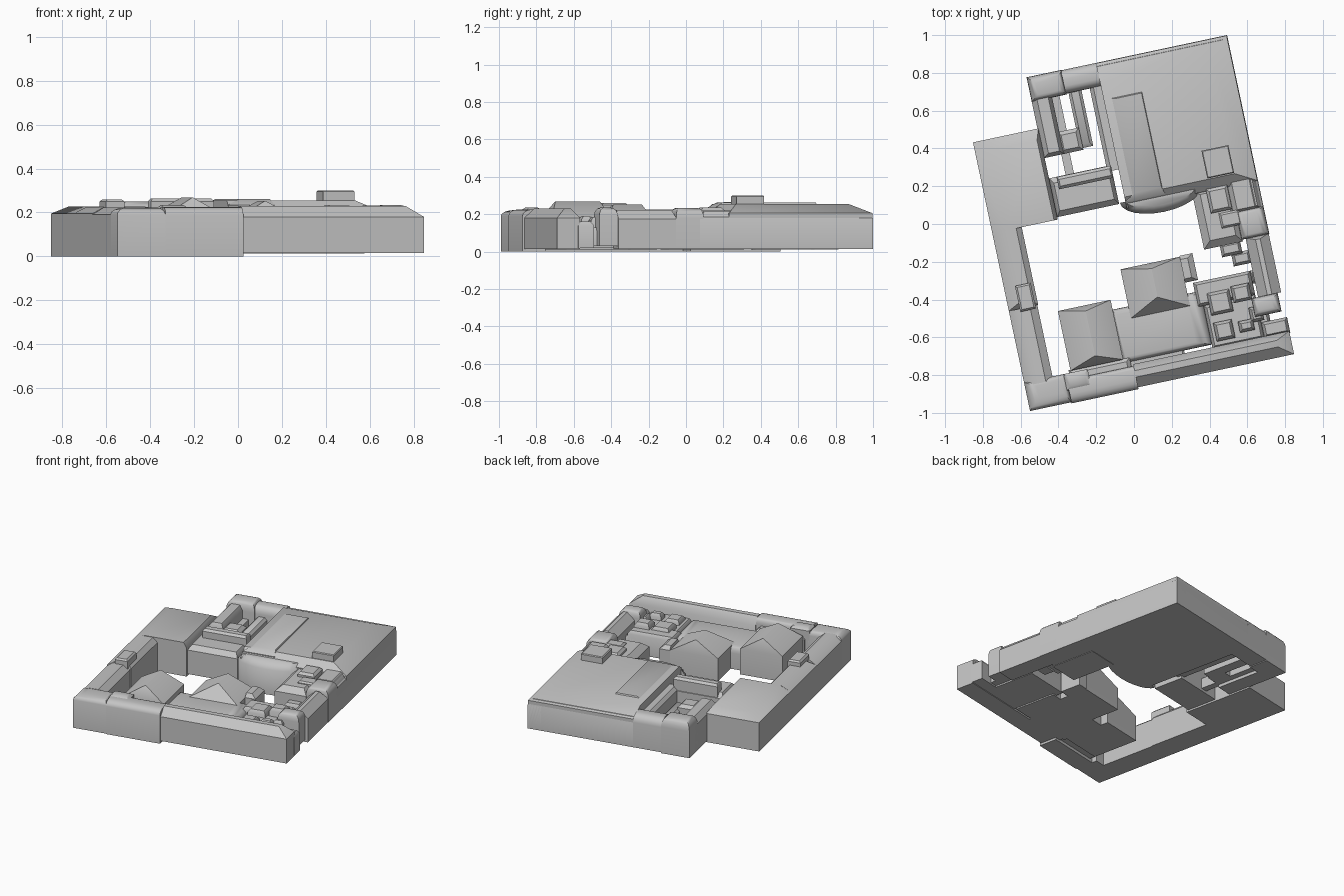
import bpy, bmesh, math
from mathutils import Matrix

if "Cube" in bpy.data.objects:
    bpy.data.objects.remove(bpy.data.objects["Cube"], do_unlink=True)

grey = bpy.data.materials.new("plain grey")
grey.use_nodes = True
COLOUR = (0.55, 0.55, 0.55, 1)
grey.diffuse_color = COLOUR
grey.node_tree.nodes["Principled BSDF"].inputs["Base Color"].default_value = COLOUR

TURN = Matrix.Rotation(math.radians(12), 4, "Z")  # the block is skewed to the axes


def loft(name, rings, angle=38):
    """Closed solid through stacked rings of equal point count."""
    bm = bmesh.new()
    loops = [[bm.verts.new(p) for p in ring] for ring in rings]
    n = len(loops[0])
    for low, high in zip(loops, loops[1:]):
        for i in range(n):
            j = (i + 1) % n
            bm.faces.new((low[i], low[j], high[j], high[i]))
    bm.faces.new(loops[0][::-1])
    bm.faces.new(loops[-1])
    bmesh.ops.remove_doubles(bm, verts=bm.verts, dist=0.0005)
    bmesh.ops.recalc_face_normals(bm, faces=bm.faces)
    mesh = bpy.data.meshes.new(name)
    bm.to_mesh(mesh)
    bm.free()
    mesh.transform(TURN)
    mesh.materials.append(grey)
    ob = bpy.data.objects.new(name, mesh)
    bpy.context.collection.objects.link(ob)
    bpy.ops.object.select_all(action="DESELECT")
    ob.select_set(True)
    bpy.context.view_layer.objects.active = ob
    bpy.ops.object.shade_smooth_by_angle(angle=math.radians(angle))


def building(name, u, v, top, eave=None, slope=(0, 0, 0, 0), base=0.012, curved=False):
    """Walls up to the eave, then a roof sloping in at left, right, front, back."""
    eave = top if eave is None else eave

    def ring(z, f):
        l, r, a, b = (s * f for s in slope)
        x0, x1, y0, y1 = u[0] + l, u[1] - r, v[0] + a, v[1] - b
        return [(x0, y0, z), (x1, y0, z), (x1, y1, z), (x0, y1, z)]

    rings = [ring(base, 0), ring(eave, 0)]
    if eave < top:
        steps = 4 if curved else 1
        for k in range(1, steps + 1):
            t = math.pi / 2 * k / steps
            f = 1 - math.cos(t) if curved else 1
            h = math.sin(t) if curved else 1
            rings.append(ring(eave + (top - eave) * h, f))
    loft(name, rings)


def gable(name, u, v, top, eave, front_hip, back_hip):
    """House whose ridge runs front to back."""
    w = (u[1] - u[0]) / 2 - 0.002
    building(name, u, v, top, eave, (w, w, front_hip, back_hip))


# West wing and its rooftop box
building("west_corner", (-.744, -.52), (-.854, -.70), .222, .19, (.06, .03, .06, .03), 0, True)
building("west_wing_front", (-.744, -.59), (-.72, -.313), .222, .19, (.05, .04, 0, 0), 0)
building("west_wing_back", (-.744, -.585), (-.313, .107), .225, .195, (.06, .03, .03, 0), 0)
building("west_roof_box", (-.685, -.60), (-.33, -.19), .26, .25, (.01, .01, .01, .01), .1)

# Front row
building("front_row_left", (-.52, -.158), (-.86, -.735), .225, .19, (0, 0, .05, .02), 0, True)
building("front_row_step", (-.50, -.17), (-.75, -.685), .18, .16, (.02, .02, 0, .02), .02)
building("front_row_bump", (-.53, -.40), (-.79, -.70), .235, .22, (.02, .02, .02, .02), .05)
building("front_row_right", (-.158, .686), (-.85, -.725), .23, .18, (0, .075, .055, .035), .015)
building("front_row_filler", (-.20, .12), (-.74, -.70), .13, .12, (0, .01, 0, 0), .015)

# Northwest building
building("northwest_house", (-.744, -.39), (.107, .60), .228, .195, (.072, .02, 0, .06), 0)

# Large northeast building with wide eaves
building("great_hall", (-.02, .687), (.09, .874), .255, .205, (0, .11, .06, .11), .015)
building("great_hall_eave", (.60, .69), (-.07, .876), .215, .175, (.03, .03, .03, .03), .015)
building("great_hall_back_ledge", (-.02, .688), (.80, .876), .215, .178, (0, .03, 0, .02), .015)
building("great_hall_raised_roof", (-.02, .195), (.12, .69), .262, .235, (.06, .012, .04, .02), .1)
building("roof_box", (.43, .575), (.155, .305), .30, .295, (.005, .005, .005, .005), .2)

# Bowed apron on the south side of the hall
arc = [(.17 - .22 * math.cos(t), .125 - .095 * math.sin(t))
       for t in (math.pi * k / 12 for k in range(13))]
shrunk = [(.17 + (x - .17) * .85, .125 + (y - .125) * .6) for x, y in arc]
loft("hall_apron", [[(x, y, .015) for x, y in arc], [(x, y, .185) for x, y in arc],
                    [(x, y, .225) for x, y in shrunk]], 50)

# North yard: narrow wings around light wells
building("north_tower", (-.395, -.205), (.745, .878), .25, .19, (.04, .03, .03, .04), .01, True)
building("north_west_wing", (-.395, -.285), (.44, .80), .225, .19, (.03, .02, .02, 0), .01)
building("north_link", (-.21, -.018), (.75, .876), .235, .185, (0, 0, .04, .05), .015, True)
building("north_inner_wing", (-.195, -.125), (.45, .77), .17, .155, (.015, .015, .02, 0), .03)
building("north_east_wing", (-.08, -.015), (.30, .78), .20, .18, (.02, 0, 0, 0), .03)
building("north_cross_wing", (-.30, -.18), (.44, .56), .20, .18, (.02, .02, .02, .02), .03)
building("north_stub", (-.29, -.245), (.56, .75), .14, base=.03)
building("north_passage", (-.30, -.255), (.33, .45), .10, base=.03)
building("middle_house", (-.39, -.055), (.12, .33), .205, .175, (.02, .02, .03, .03))
building("middle_house_ridge", (-.35, -.055), (.262, .328), .264, .25, (.01, .01, .015, .015), .1)

# Courtyard houses with ridged roofs
gable("court_house_west", (-.49, -.205), (-.69, -.367), .268, .185, .05, .03)
gable("court_house_east", (-.12, .20), (-.485, -.22), .252, .165, .08, .03)
building("court_house_porch", (.20, .27), (-.36, -.215), .19, .165, (0, .03, .02, .02))
building("court_low_hall", (-.21, .27), (-.71, -.42), .165, .12, (.02, .08, .03, .03), .012, True)

# Southeast cluster of stepped houses
CLUSTER = [
    ((.24, .55), (-.50, -.37), .17, .02),
    ((.27, .55), (-.735, -.50), .15, .02),
    ((.30, .42), (-.56, -.44), .19, .05),
    ((.43, .53), (-.52, -.43), .205, .05),
    ((.43, .51), (-.68, -.62), .19, .08),
    ((.30, .40), (-.70, -.60), .18, .05),
    ((.50, .57), (-.64, -.56), .185, .04),
    ((.42, .53), (-.27, -.20), .13, .04),
    ((.47, .57), (-.33, -.26), .10, .03),
    ((.50, .57), (-.44, -.37), .14, .03),
    ((.53, .60), (-.70, -.60), .13, .03),
    ((.55, .69), (-.735, -.65), .16, .02),
]
for i, (u, v, top, base) in enumerate(CLUSTER):
    building(f"stepped_house_{i + 1}", u, v, top, top - .02, (.015,) * 4, base)

# East row
building("east_house_front", (.525, .668), (-.615, -.515), .235, .19, (.03, .04, .03, .03), .03, True)
building("east_row", (.562, .687), (-.515, -.195), .222, .175, (.05, .05, 0, .02), .015)
building("east_row_back", (.54, .69), (-.20, -.05), .232, .18, (.03, .04, .02, .02), .015, True)
building("east_link", (.52, .685), (-.06, .11), .22, .185, (.03, .04, .02, 0), .015)
building("east_inner_house", (.335, .545), (-.21, .10), .205, .17, (.04, .03, .04, .02))
building("east_inner_raised", (.41, .525), (-.03, .10), .235, .22, (.015, .015, .015, .015), .1)
building("east_inner_box", (.45, .56), (-.12, -.04), .22, .21, (.01, .01, .01, .01), .1)
